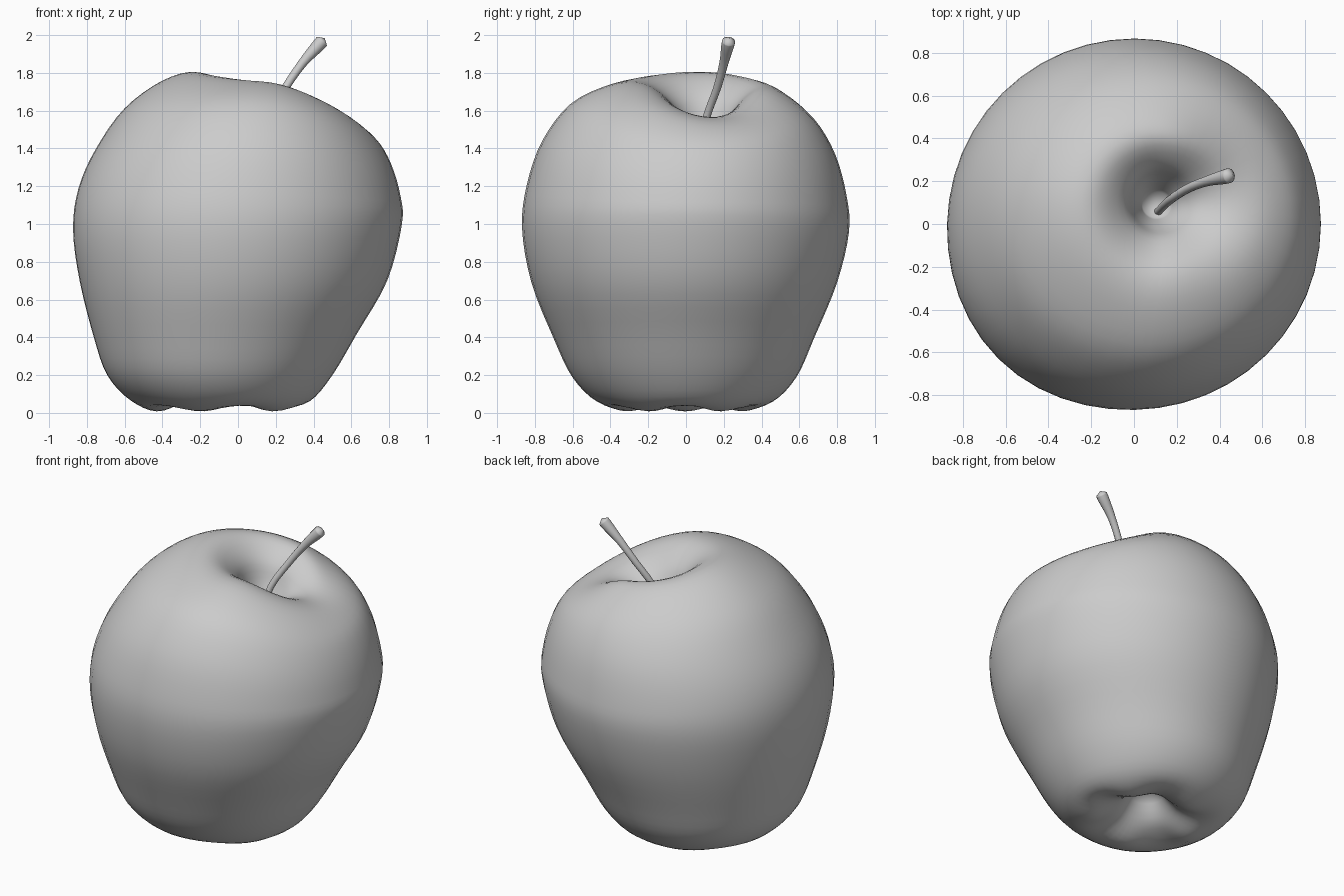
import bpy, bmesh, math
from mathutils import Vector

if "Cube" in bpy.data.objects:
    bpy.data.objects.remove(bpy.data.objects["Cube"])

SEGS, SUB = 48, 4

# Rings from stem cavity to base basin:
# x left, x right, y front, y back, then z at left, right, front, back
RINGS = [
    (0.04, 0.17, 0.03, 0.15, 1.39, 1.39, 1.39, 1.39),
    (0.00, 0.22, -0.02, 0.22, 1.53, 1.47, 1.52, 1.52),
    (-0.05, 0.31, -0.08, 0.28, 1.68, 1.54, 1.64, 1.64),
    (-0.20, 0.46, -0.22, 0.40, 1.785, 1.585, 1.735, 1.725),
    (-0.40, 0.60, -0.40, 0.53, 1.745, 1.565, 1.73, 1.69),
    (-0.60, 0.73, -0.61, 0.68, 1.61, 1.46, 1.635, 1.56),
    (-0.75, 0.81, -0.76, 0.79, 1.40, 1.32, 1.44, 1.37),
    (-0.842, 0.86, -0.84, 0.85, 1.19, 1.15, 1.21, 1.15),
    (-0.87, 0.868, -0.865, 0.863, 0.97, 1.00, 0.98, 0.96),
    (-0.835, 0.79, -0.815, 0.80, 0.70, 0.70, 0.69, 0.69),
    (-0.76, 0.63, -0.70, 0.68, 0.40, 0.42, 0.40, 0.40),
    (-0.69, 0.50, -0.60, 0.585, 0.20, 0.20, 0.19, 0.19),
    (-0.57, 0.38, -0.47, 0.46, 0.07, 0.06, 0.06, 0.06),
    (-0.43, 0.25, -0.32, 0.31, 0.025, 0.025, 0.025, 0.025),
    (-0.28, 0.10, -0.18, 0.18, 0.08, 0.08, 0.08, 0.08),
    (-0.18, 0.00, -0.08, 0.08, 0.20, 0.20, 0.20, 0.20),
]


def spline(rows, sub):
    """Catmull-Rom interpolation through rows of numbers."""
    out = []
    for i in range(len(rows) - 1):
        quad = (rows[max(i - 1, 0)], rows[i], rows[i + 1], rows[min(i + 2, len(rows) - 1)])
        for k in range(sub):
            t = k / sub
            out.append([b + 0.5 * t * (c - a + t * (2*a - 5*b + 4*c - d + t * (3*(b - c) + d - a)))
                        for a, b, c, d in zip(*quad)])
    out.append(list(rows[-1]))
    return out


def skin(name, rings, first, last):
    """Bridge point rings and close both ends with a pole."""
    bm = bmesh.new()
    loops = [[bm.verts.new(p) for p in ring] for ring in rings]
    n = len(rings[0])
    for a, b in zip(loops, loops[1:]):
        for j in range(n):
            bm.faces.new((a[j], b[j], b[(j + 1) % n], a[(j + 1) % n]))
    for pole, loop in ((first, loops[0]), (last, loops[-1])):
        v = bm.verts.new(pole)
        for j in range(n):
            bm.faces.new((v, loop[j], loop[(j + 1) % n]))
    bmesh.ops.recalc_face_normals(bm, faces=bm.faces)
    for f in bm.faces:
        f.smooth = True
    mesh = bpy.data.meshes.new(name)
    bm.to_mesh(mesh)
    bm.free()
    obj = bpy.data.objects.new(name, mesh)
    bpy.context.collection.objects.link(obj)
    return obj


def bell(x, centre, width):
    return math.exp(-((x - centre) / width) ** 2)


def toward(angle, degrees, power):
    return max(0, math.cos(angle - math.radians(degrees))) ** power


def fruit_ring(row, level):
    xl, xr, yf, yb, zl, zr, zf, zb = row
    pts = []
    for j in range(SEGS):
        a = 2 * math.pi * j / SEGS
        c, s = math.cos(a), math.sin(a)
        z = (zr if c > 0 else zl) * c * c + (zb if s > 0 else zf) * s * s
        # raised left shoulders, groove at back right, five bumps under the base
        z += bell(level, 3.4, 1.1) * (0.022 * toward(a, 225, 2) + 0.015 * toward(a, 135, 2))
        z -= bell(level, 3.8, 1.3) * 0.055 * toward(a, 42, 3)
        z += bell(level, 13.2, 0.8) * 0.018 * math.cos(5 * a)
        # fuller front-left side
        r = 1 + 0.035 * toward(a, 225, 6) * bell(level, 9.5, 3.5)
        pts.append(((xl + xr) / 2 + (xr - xl) / 2 * c * r, (yf + yb) / 2 + (yb - yf) / 2 * s * r, z))
    return pts


# Fruit body
rows = spline(RINGS, SUB)
skin("apple_body", [fruit_ring(r, i / SUB) for i, r in enumerate(rows)],
     (0.10, 0.09, 1.36), (-0.09, 0, 0.24))

# Stem: x, y, z, radius along a bent path
STEM = [(0.11, 0.055, 1.36, 0.018), (0.165, 0.11, 1.57, 0.020), (0.25, 0.165, 1.72, 0.021),
        (0.34, 0.20, 1.85, 0.024), (0.42, 0.22, 1.94, 0.034), (0.445, 0.226, 1.968, 0.035)]
path = spline(STEM, 3)
stem_rings = []
for i, p in enumerate(path):
    here = Vector(p[:3])
    d = Vector(path[min(i + 1, len(path) - 1)][:3]) - Vector(path[max(i - 1, 0)][:3])
    u = d.cross(Vector((0, 1, 0))).normalized()
    v = d.cross(u).normalized()
    stem_rings.append([here + p[3] * (u * math.cos(k * math.pi / 6) + v * math.sin(k * math.pi / 6))
                       for k in range(12)])
stem = skin("stem", stem_rings, path[0][:3], Vector(path[-1][:3]) + Vector((0.014, 0.004, 0.016)))
stem.data.set_sharp_from_angle(angle=math.radians(70))
